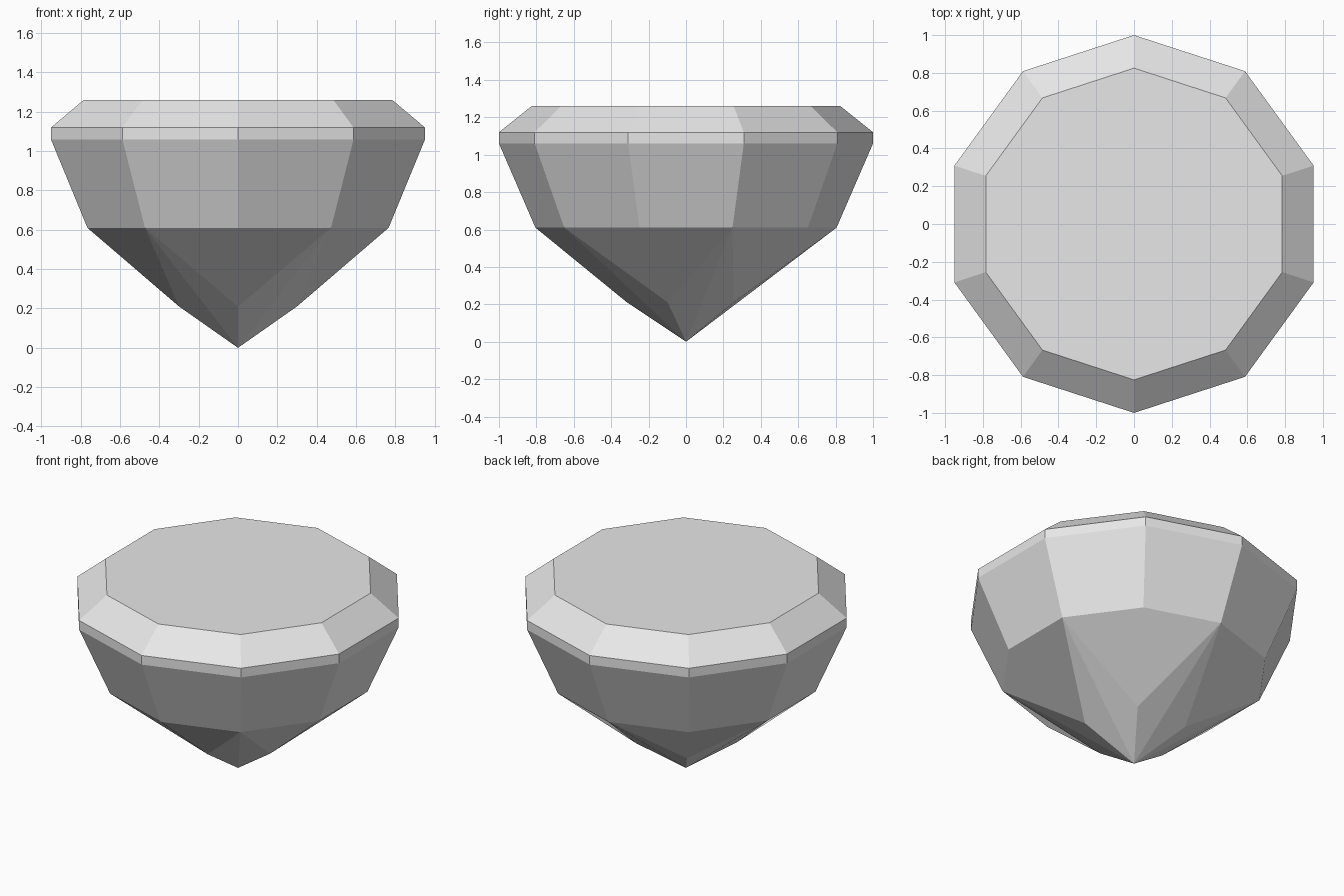
import bpy, bmesh
from math import sin, cos, radians

cube = bpy.data.objects.get("Cube")
if cube:
    bpy.data.objects.remove(cube, do_unlink=True)

SIDES = 10


def make_material(name, colour):
    mat = bpy.data.materials.new(name)
    mat.use_nodes = True
    mat.diffuse_color = colour
    mat.node_tree.nodes["Principled BSDF"].inputs["Base Color"].default_value = colour
    return mat


def ring(bm, radius, z, count=SIDES):
    """Horizontal ring of vertices, with the first corner at the front."""
    angles = [radians(-90 + i * 360 / count) for i in range(count)]
    return [bm.verts.new((radius * cos(a), radius * sin(a), z)) for a in angles]


bm = bmesh.new()

# Pavilion break, girdle bottom, girdle top and table edge
levels = [ring(bm, r, z) for r, z in
          ((0.805, 0.61), (1.0, 1.06), (1.0, 1.12), (0.825, 1.26))]
for low, high in zip(levels, levels[1:]):
    for i in range(SIDES):
        j = (i + 1) % SIDES
        bm.faces.new((low[i], low[j], high[j], high[i]))

# Flat table on top
bm.faces.new(levels[-1])

# Lower pavilion: five kite facets, with paired slivers meeting at the point
belt = levels[0]
tips = ring(bm, 0.315, 0.21, SIDES // 2)
point = bm.verts.new((0, 0, 0))
for k, tip in enumerate(tips):
    corner, before, after = belt[2 * k], belt[2 * k - 1], belt[2 * k + 1]
    bm.faces.new((corner, before, tip, after))
    bm.faces.new((before, point, tip))
    bm.faces.new((tip, point, after))

mesh = bpy.data.meshes.new("cut_gem")
bm.to_mesh(mesh)
bm.free()
mesh.materials.append(make_material("pale grey", (0.8, 0.8, 0.8, 1)))
gem = bpy.data.objects.new("cut_gem", mesh)
bpy.context.collection.objects.link(gem)
